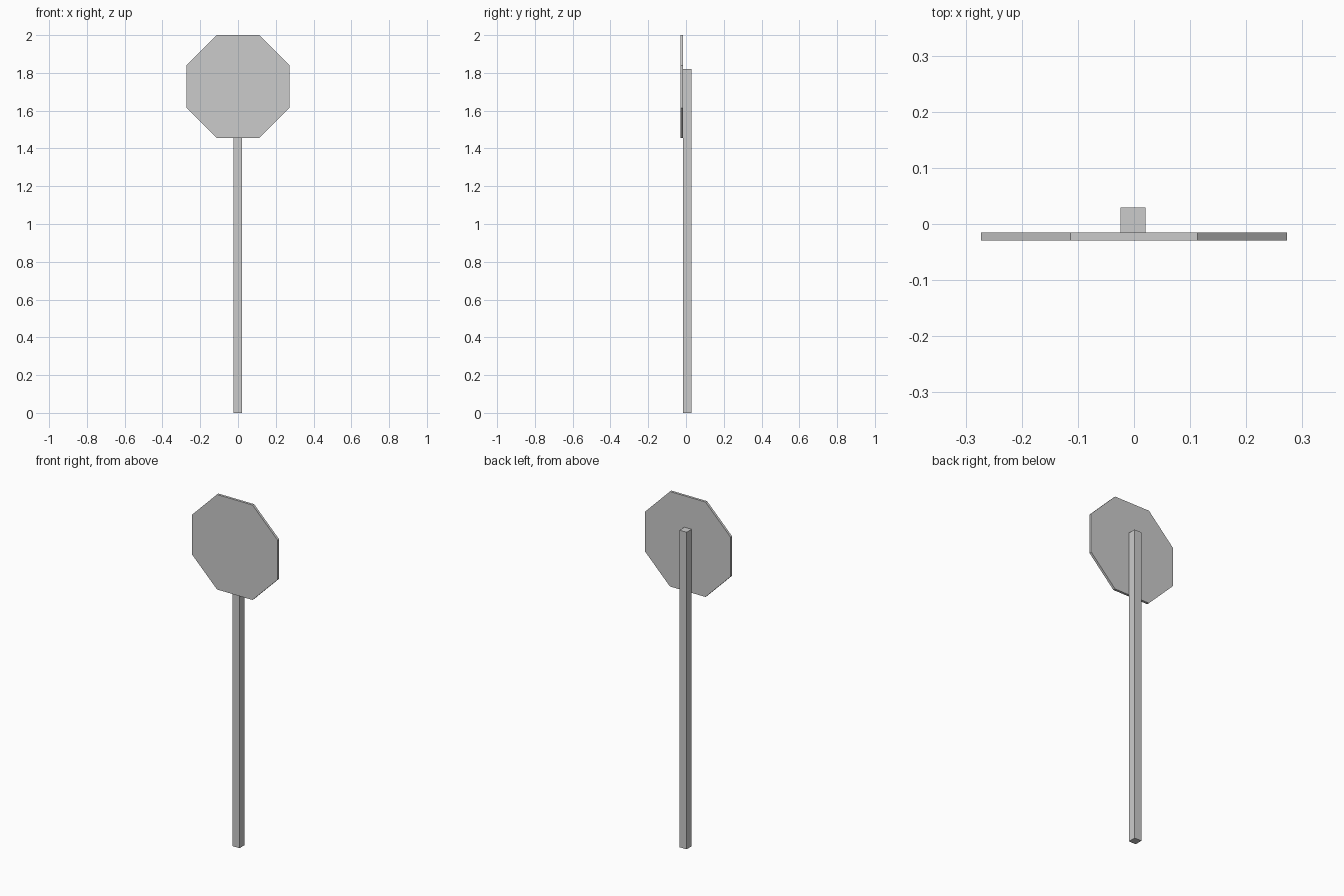
import bpy, bmesh
from math import pi, cos, sin

if "Cube" in bpy.data.objects:
    bpy.data.objects.remove(bpy.data.objects["Cube"])


def prism(name, profile, offset):
    """Extrude a closed 3D profile along an offset into a solid."""
    bm = bmesh.new()
    face = bm.faces.new([bm.verts.new(p) for p in profile])
    ext = bmesh.ops.extrude_face_region(bm, geom=[face], use_keep_orig=True)
    verts = [v for v in ext["geom"] if isinstance(v, bmesh.types.BMVert)]
    bmesh.ops.translate(bm, verts=verts, vec=offset)
    bmesh.ops.recalc_face_normals(bm, faces=bm.faces)
    mesh = bpy.data.meshes.new(name)
    bm.to_mesh(mesh)
    bm.free()
    obj = bpy.data.objects.new(name, mesh)
    bpy.context.collection.objects.link(obj)
    return obj


FRONT, JOIN, BACK = -0.0295, -0.0155, 0.0295

# Octagonal sign plate, flat edge on top
apothem = 0.2725
radius = apothem / cos(pi / 8)
angles = [pi / 8 + i * pi / 4 for i in range(8)]
prism("sign_plate",
      [(radius * cos(a), FRONT, 2 - apothem + radius * sin(a)) for a in angles],
      (0, JOIN - FRONT, 0))

# Square post fixed to the back of the plate
left, right = -0.0245, 0.0205
prism("post",
      [(left, JOIN, 0), (right, JOIN, 0), (right, BACK, 0), (left, BACK, 0)],
      (0, 0, 1.82))
